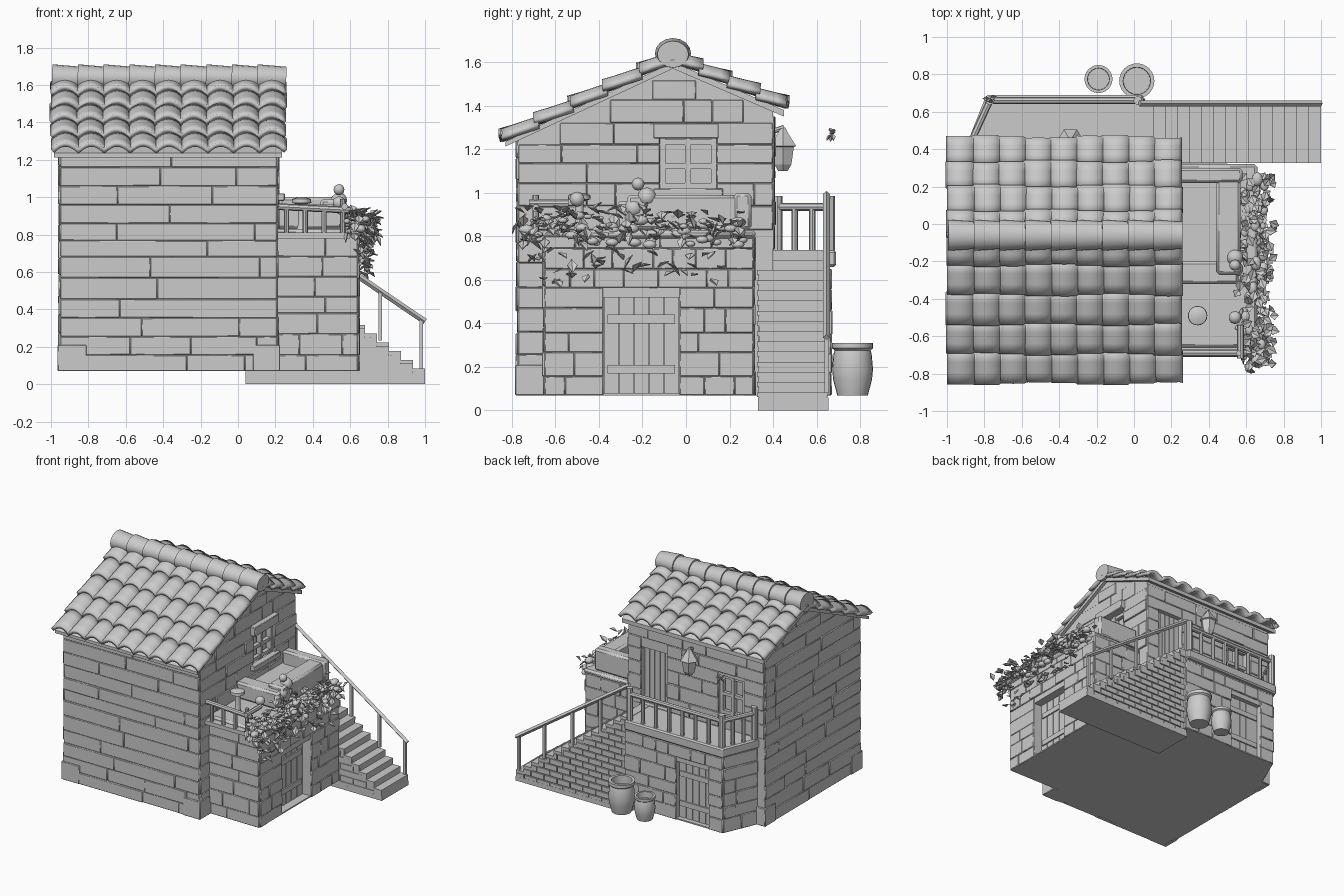
import bpy, bmesh, math, random
from mathutils import Vector, Matrix, Euler

random.seed(4)
R = random.uniform
if "Cube" in bpy.data.objects:
    bpy.data.objects.remove(bpy.data.objects["Cube"])

clay = bpy.data.materials.new("plain_grey")
clay.use_nodes = True
GREY = (0.6, 0.6, 0.6, 1)
clay.diffuse_color = GREY
clay.node_tree.nodes["Principled BSDF"].inputs["Base Color"].default_value = GREY


def finish(bm, name, smooth=0, bevel=0, thick=0):
    bmesh.ops.recalc_face_normals(bm, faces=bm.faces)
    me = bpy.data.meshes.new(name)
    bm.to_mesh(me)
    bm.free()
    ob = bpy.data.objects.new(name, me)
    bpy.context.collection.objects.link(ob)
    me.materials.append(clay)
    bpy.ops.object.select_all(action='DESELECT')
    ob.select_set(True)
    bpy.context.view_layer.objects.active = ob
    if smooth:
        bpy.ops.object.shade_smooth_by_angle(angle=math.radians(smooth))
    if thick:
        m = ob.modifiers.new("thickness", 'SOLIDIFY')
        m.thickness, m.offset = thick, 0
    if bevel:
        m = ob.modifiers.new("bevel", 'BEVEL')
        m.width, m.segments = bevel, 1
    return ob


def box(bm, lo, hi, tilt=0):
    lo, hi = Vector(lo), Vector(hi)
    rot = Euler([R(-tilt, tilt) for _ in range(3)]).to_matrix().to_4x4()
    mat = Matrix.Translation((lo + hi) / 2) @ rot @ Matrix.Diagonal((*(hi - lo), 1))
    bmesh.ops.create_cube(bm, size=1, matrix=mat)


def bar(bm, a, b, r, sides=8, r2=None):
    a, b = Vector(a), Vector(b)
    d = b - a
    mat = Matrix.Translation((a + b) / 2) @ d.to_track_quat('Z', 'Y').to_matrix().to_4x4()
    bmesh.ops.create_cone(bm, cap_ends=True, segments=sides, radius1=r,
                          radius2=r if r2 is None else r2, depth=d.length, matrix=mat)


def prism(bm, pts, axis, a, b):
    # extrude a 2D outline along an axis
    place = (lambda p, t: (t, p[0], p[1])) if axis == 'x' else (lambda p, t: (p[0], p[1], t))
    f = bm.faces.new([bm.verts.new(place(p, a)) for p in pts])
    ext = bmesh.ops.extrude_face_region(bm, geom=[f])
    shift = Vector((b - a, 0, 0) if axis == 'x' else (0, 0, b - a))
    bmesh.ops.translate(bm, vec=shift, verts=[v for v in ext['geom'] if isinstance(v, bmesh.types.BMVert)])


def lathe(bm, profile, x, y, sides=20):
    rings = [[bm.verts.new((x + r * math.cos(k * math.tau / sides), y + r * math.sin(k * math.tau / sides), z))
              for k in range(sides)] for r, z in profile]
    for p, q in zip(rings, rings[1:]):
        for k in range(sides):
            n = (k + 1) % sides
            bm.faces.new((p[k], p[n], q[n], q[k]))
    bm.faces.new(rings[0])
    bm.faces.new(rings[-1])


def cut(ob, lo, hi):
    bm = bmesh.new()
    box(bm, lo, hi)
    c = finish(bm, "cutter")
    m = ob.modifiers.new("opening", 'BOOLEAN')
    m.operation, m.object, m.solver = 'DIFFERENCE', c, 'EXACT'
    bpy.context.view_layer.objects.active = ob
    bpy.ops.object.modifier_apply(modifier=m.name)
    bpy.data.objects.remove(c)


def courses(bm, axis, plane, out, u0, u1, z0, z1, holes=(), limit=None, long=0.35):
    # rows of slightly proud stones on one wall, leaving the openings free
    z = z0
    while z < z1 - 0.03:
        top = min(z + R(0.085, 0.115), z1)
        a, b = limit(top) if limit else (u0, u1)
        spans = [(a, b)]
        for h0, h1, g0, g1 in holes:
            if top > g0 and z < g1:
                spans = [s for p, q in spans for s in ((p, min(q, h0)), (max(p, h1), q)) if s[1] - s[0] > 0.02]
        for p, q in spans:
            while p < q - 0.01:
                e = p + long * R(0.5, 1.4)
                e = q if q - e < 0.08 else e
                d = plane + out * R(0.003, 0.013)
                n0, n1 = sorted((plane - out * 0.02, d))
                if axis == 'x':
                    box(bm, (n0, p, z), (n1, e, top), 0.004)
                else:
                    box(bm, (p, n0, z), (e, n1, top), 0.004)
                p = e
        z = top


def leaf(bm, c, d, width):
    s = d.cross(Vector((0, 0, 1))).normalized() * width
    n = s.cross(d).normalized() * 0.008
    pts = [bm.verts.new(v) for v in (c, c + d * 0.5 + s + n, c + d, c + d * 0.5 - s + n)]
    bm.faces.new(pts[:3])
    bm.faces.new((pts[0], pts[2], pts[3]))


RIDGE, ZR = -0.06, 1.60
EAVES = ((-0.85, 1.222, 5), (0.465, 1.375, 4))

# main house body with gable
bm = bmesh.new()
prism(bm, [(-0.77, 0.07), (0.4, 0.07), (0.4, 1.38), (RIDGE, 1.575), (-0.77, 1.24)], 'x', -0.95, 0.21)
house = finish(bm, "house_walls")
cut(house, (0.15, -0.12, 1.0), (0.4, 0.14, 1.25))
cut(house, (-0.12, 0.34, 0.74), (0.1, 0.6, 1.18))
cut(house, (-0.78, 0.34, 0.84), (-0.56, 0.6, 1.14))

# terrace annex and rear lower storey
bm = bmesh.new()
box(bm, (0.15, -0.65, 0.07), (0.64, 0.31, 0.8))
annex = finish(bm, "terrace_annex")
cut(annex, (0.55, -0.38, 0.08), (0.8, -0.03, 0.52))
bm = bmesh.new()
prism(bm, [(-0.92, 0.33), (-0.78, 0.66), (0.06, 0.66), (0.06, 0.33)], 'z', 0.07, 0.67)
rear = finish(bm, "rear_lower_storey")
cut(rear, (-0.66, 0.61, 0.08), (-0.38, 0.8, 0.52))

# stonework on the slanted rear wall, laid flat and turned into place
bm = bmesh.new()
courses(bm, 'y', 0, 1, 0, 0.28, 0.07, 0.66, long=0.2)
turn = Matrix.Translation((-0.89, 0.4, 0)) @ Matrix.Rotation(math.atan2(0.26, 0.11), 4, 'Z')
bmesh.ops.transform(bm, matrix=turn, verts=bm.verts)
finish(bm, "slanted_stonework", 30, 0.004)

# stonework on the straight walls
bm = bmesh.new()
gable = lambda z: (max(-0.77, RIDGE - (1.56 - z) / 0.46), min(0.4, RIDGE + (1.56 - z) / 0.41))
courses(bm, 'y', -0.77, -1, -0.95, 0.21, 0.07, 1.24, long=0.6)
courses(bm, 'x', -0.95, -1, 0, 0, 0.07, 1.53, limit=gable, long=0.5)
courses(bm, 'x', 0.21, 1, 0, 0, 0.83, 1.53, [(-0.12, 0.14, 1.0, 1.25)], gable, 0.25)
courses(bm, 'x', 0.21, 1, -0.77, -0.64, 0.07, 0.83)
courses(bm, 'y', 0.4, 1, -0.95, 0.21, 0.74, 1.36, [(-0.12, 0.1, 0.7, 1.18), (-0.78, -0.56, 0.84, 1.14)], None, 0.25)
courses(bm, 'y', -0.65, -1, 0.21, 0.64, 0.07, 0.8, long=0.2)
courses(bm, 'x', 0.64, 1, -0.65, 0.31, 0.07, 0.8, [(-0.38, -0.03, 0.05, 0.52)], None, 0.17)
courses(bm, 'y', 0.31, 1, 0.21, 0.64, 0.07, 0.8, long=0.2)
courses(bm, 'y', 0.66, 1, -0.78, 0.06, 0.07, 0.67, [(-0.66, -0.38, 0.05, 0.52)], None, 0.17)
for x0, x1 in ((-0.965, -0.81), (0.08, 0.225)):
    box(bm, (x0, -0.785, 0.07), (x1, -0.65, 0.21))
box(bm, (-0.965, 0.28, 0.07), (-0.8, 0.41, 0.21))
box(bm, (0.2, -0.15, 1.25), (0.25, 0.15, 1.32))
box(bm, (0.2, -0.15, 0.98), (0.25, 0.17, 1.02))
finish(bm, "stonework", 30, 0.004)

# timber roof deck
bm = bmesh.new()
deck = [(-0.83, 1.235), (RIDGE, 1.6), (0.45, 1.38), (0.45, 1.35), (RIDGE, 1.57), (-0.83, 1.212)]
prism(bm, deck, 'x', -0.985, 0.235)
finish(bm, "roof_deck")

# wavy overlapping roof tiles
COLS, SUB, X0, X1 = 9, 8, -0.995, 0.25
bm = bmesh.new()
for ye, ze, rows in EAVES:
    for r in range(rows):
        grid = []
        for j in range(4):
            t = (r + j / 3 * 1.1 - 0.1) / rows
            line = []
            for i in range(COLS * SUB + 1):
                wave = 0.036 * abs(math.sin(math.pi * i / SUB)) ** 0.8
                jit = 0.008 * math.sin(5 * (i // SUB) + 3 * r) * (j == 3)
                line.append(bm.verts.new((X0 + (X1 - X0) * i / (COLS * SUB) + 0.004 * math.sin(r * 2),
                                          RIDGE + (ye - RIDGE) * t + jit,
                                          ZR + (ze - ZR) * t + wave + 0.026 * j / 3 - 0.002)))
            grid.append(line)
        for p, q in zip(grid, grid[1:]):
            for i in range(COLS * SUB):
                bm.faces.new((p[i], p[i + 1], q[i + 1], q[i]))
finish(bm, "roof_tiles", 50, thick=0.026)

# ridge tiles
bm = bmesh.new()
for k in range(COLS):
    a = X0 + 0.01 + k * (X1 - X0 - 0.01) / COLS
    bar(bm, (a - 0.01, RIDGE, 1.64), (a + 0.145, RIDGE, 1.635), 0.083, 16, 0.072)
bmesh.ops.scale(bm, vec=(1, 1, 0.85), space=Matrix.Translation((0, 0, -1.64)), verts=bm.verts)
finish(bm, "ridge_tiles", 50)

# terrace ledge and parapets
bm = bmesh.new()
box(bm, (0.2, -0.66, 0.79), (0.66, 0.32, 0.83))
box(bm, (0.2, -0.27, 0.83), (0.46, 0.28, 0.9))
box(bm, (0.44, -0.27, 0.83), (0.57, 0.28, 0.99))
box(bm, (0.2, -0.32, 0.83), (0.56, -0.2, 0.96))
box(bm, (0.22, 0.22, 0.83), (0.58, 0.3, 1.0))
finish(bm, "terrace_parapet", 30, 0.015)

# doors and windows: planks, bars and frames
bm = bmesh.new()
for k in range(5):
    box(bm, (0.55, -0.375 + k * 0.069, 0.08), (0.575, -0.31 + k * 0.069, 0.52))
    box(bm, (-0.66 + k * 0.056, 0.61, 0.08), (-0.608 + k * 0.056, 0.625, 0.52))
    box(bm, (-0.12 + k * 0.044, 0.34, 0.74), (-0.08 + k * 0.044, 0.365, 1.18))
for z in (0.17, 0.4):
    box(bm, (0.57, -0.36, z), (0.585, -0.05, z + 0.04))
    box(bm, (-0.65, 0.62, z), (-0.39, 0.635, z + 0.04))
for y in (-0.12, -0.005, 0.115):
    box(bm, (0.16, y, 1.0), (0.2, y + 0.025, 1.25))
for z in (1.02, 1.11, 1.22):
    box(bm, (0.165, -0.11, z), (0.195, 0.13, z + 0.025))
for x in (-0.78, -0.68, -0.585):
    box(bm, (x, 0.35, 0.84), (x + 0.025, 0.385, 1.14))
for z in (0.84, 0.98, 1.115):
    box(bm, (-0.78, 0.355, z), (-0.56, 0.38, z + 0.025))
finish(bm, "doors_and_windows")

# staircase with brick side
bm = bmesh.new()
STEPS, RUN, RISE = 15, 0.064, 0.0468
for k in range(STEPS):
    x, z = 1.0 - (k + 1) * RUN, 0.083 + k * RISE
    box(bm, (x, 0.335, 0), (x + RUN, 0.645, z - 0.02))
    box(bm, (x - 0.005, 0.325, z - 0.022), (x + RUN, 0.65, z))
    p = 0.045 + (k % 2) * 0.05
    while p < x + RUN - 0.02:
        e = min(p + 0.105, x + RUN - 0.003)
        box(bm, (p, 0.33, z - 0.063), (e, 0.654, z - 0.024))
        p += 0.111
box(bm, (0.04, 0.33, 0), (1.0, 0.655, 0.035))
finish(bm, "staircase")

# stair handrail
bm = bmesh.new()
rail = lambda x: 0.335 + (1 - x) * 0.68
bar(bm, (1.0, 0.645, rail(1.0)), (0.03, 0.645, rail(0.03)), 0.016, 4)
for x in (0.98, 0.76, 0.52, 0.28, 0.04):
    box(bm, (x - 0.01, 0.635, rail(x) - 0.265), (x + 0.01, 0.655, rail(x)))
finish(bm, "stair_handrail")

# balcony slab and railing
bm = bmesh.new()
prism(bm, [(-0.92, 0.36), (-0.79, 0.69), (0.05, 0.69), (0.05, 0.36)], 'z', 0.66, 0.735)
finish(bm, "balcony_slab", 0, 0.01)
bm = bmesh.new()
corner, wall_end, right = Vector((-0.77, 0.66, 0.735)), Vector((-0.88, 0.42, 0.735)), Vector((0.02, 0.66, 0.735))
up = Vector((0, 0, 0.2))
for a, b, n in ((corner, right, 7), (corner, wall_end, 3)):
    bar(bm, a + up, b + up, 0.018)
    for k in range(n + 1):
        p = a.lerp(b, k / n)
        bar(bm, p, p + up * (1.25 if k in (0, n) else 1), 0.024 if k in (0, n) else 0.015)
finish(bm, "balcony_railing", 40)

# terrace railing and capped post
bm = bmesh.new()
bar(bm, (0.2, -0.69, 0.95), (0.6, -0.69, 0.93), 0.018)
bar(bm, (0.57, -0.72, 0.95), (0.57, -0.54, 0.95), 0.018)
for x in (0.26, 0.36, 0.46, 0.56):
    bar(bm, (x, -0.69, 0.78), (x, -0.69, 0.99 if x > 0.5 else 0.94), 0.014)
box(bm, (0.21, -0.71, 0.78), (0.6, -0.64, 0.81))
lathe(bm, [(0.03, 0.82), (0.02, 0.85), (0.02, 0.96), (0.052, 0.97), (0.05, 0.99), (0.02, 1.0)], 0.34, -0.49)
finish(bm, "terrace_railing", 40)

# pots beside the stairs
bm = bmesh.new()
for x, y, r, h in ((-0.19, 0.775, 0.075, 0.18), (0.015, 0.765, 0.094, 0.24)):
    shape = ((0.75, 0), (0.95, 0.3), (1, 0.5), (0.93, 0.8), (0.88, 0.86), (1, 0.9), (1, 1), (0.78, 1), (0.76, 0.75))
    lathe(bm, [(r * a, 0.07 + h * b) for a, b in shape], x, y, 24)
finish(bm, "pots", 40)

# lantern on the rear wall
bm = bmesh.new()
lathe(bm, [(0.025, 1.1), (0.045, 1.13), (0.058, 1.21), (0.07, 1.215), (0.03, 1.27), (0.012, 1.3)], -0.34, 0.445, 6)
bar(bm, (-0.34, 0.39, 1.28), (-0.34, 0.45, 1.3), 0.012)
finish(bm, "lantern")

# climbing plant: rounded blossoms and pointed leaves along the ledge
bm = bmesh.new()
for k in range(60):
    c = Vector((R(0.58, 0.7), R(-0.76, 0.26), R(0.76, 0.9)))
    bmesh.ops.create_icosphere(bm, subdivisions=2, radius=R(0.012, 0.03), matrix=Matrix.Translation(c) @ Matrix.Diagonal((1, 1.3, 0.8, 1)))
for y, z, r in ((-0.5, 0.97, 0.035), (-0.24, 0.93, 0.045), (-0.18, 0.98, 0.045), (-0.22, 1.04, 0.03), (-0.06, 0.9, 0.035), (0.14, 0.87, 0.03)):
    bmesh.ops.create_icosphere(bm, subdivisions=2, radius=r, matrix=Matrix.Translation((0.54, y, z)))
finish(bm, "blossoms", 60)
bm = bmesh.new()
for k in range(230):
    c = Vector((R(0.65, 0.69), R(-0.75, 0.2), R(0.6, 0.75))) if k % 6 == 0 else Vector((R(0.56, 0.73), R(-0.77, 0.26), R(0.77, 0.92)))
    leaf(bm, c, Vector((R(-0.3, 1), R(-1, 1), R(-0.9, 0.6))).normalized() * R(0.04, 0.08), 0.024)
for k in range(7):
    leaf(bm, Vector((-0.77, 0.67, 1.27)), Vector((R(-1, 1), R(-0.4, 0.4), R(-1, 1))).normalized() * 0.04, 0.012)
finish(bm, "leaves", thick=0.004)
